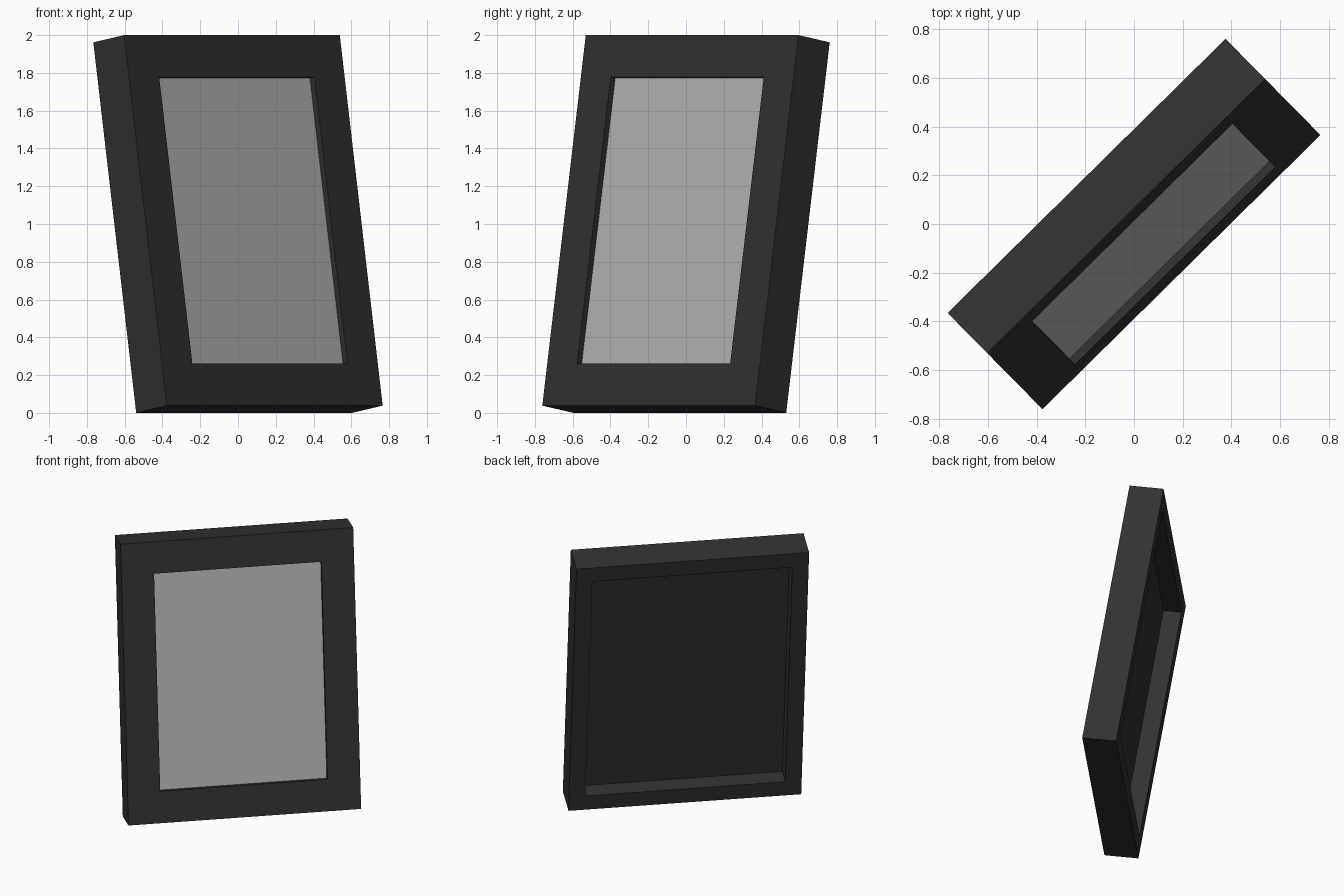
import bpy, bmesh
from math import radians
from mathutils import Matrix

if "Cube" in bpy.data.objects:
    bpy.data.objects.remove(bpy.data.objects["Cube"])

W, H, D = 1.604, 1.988, 0.235     # outer size of the frame
BORDER, RABBET = 0.225, 0.1125    # front border, back border
FRONT, LIP, BACK = 0.034, 0.095, 0.11  # depths behind the front face

# Leaning back and turned towards the right
POSE = (Matrix.Translation((0, 0, 1)) @ Matrix.Rotation(radians(44.6), 4, 'Z')
        @ Matrix.Rotation(radians(-9.36), 4, 'X'))


def material(name, value):
    m = bpy.data.materials.new(name)
    m.diffuse_color = (value, value, value, 1)
    m.use_nodes = True
    m.node_tree.nodes["Principled BSDF"].inputs["Base Color"].default_value = m.diffuse_color
    return m


black = material("black frame", 0.031)
grey = material("grey picture", 0.46)


def ring(bm, inset, depth):
    x, z, y = W / 2 - inset, H / 2 - inset, depth - D / 2
    return [bm.verts.new(p) for p in ((-x, y, -z), (x, y, -z), (x, y, z), (-x, y, z))]


def build(name, profile, mat, closed):
    """Loft rectangles given as (inset, depth); close into a loop or cap both ends."""
    bm = bmesh.new()
    rings = [ring(bm, *p) for p in profile]
    pairs = list(zip(rings, rings[1:]))
    if closed:
        pairs.append((rings[-1], rings[0]))
    else:
        bm.faces.new(rings[0])
        bm.faces.new(rings[-1])
    for a, b in pairs:
        for i in range(4):
            j = (i + 1) % 4
            bm.faces.new((a[i], a[j], b[j], b[i]))
    bmesh.ops.recalc_face_normals(bm, faces=bm.faces)
    bm.transform(POSE)
    me = bpy.data.meshes.new(name)
    bm.to_mesh(me)
    bm.free()
    me.materials.append(mat)
    ob = bpy.data.objects.new(name, me)
    bpy.context.collection.objects.link(ob)


# Frame with a stepped rabbet at the back
build("frame", [(0, 0), (BORDER, 0), (BORDER, LIP), (RABBET, LIP),
                (RABBET, D), (0, D)], black, True)
# Picture panel seen through the front opening
build("picture", [(BORDER, FRONT), (BORDER, LIP)], grey, False)
# Backing board filling the rabbet
build("backing_board", [(RABBET, LIP), (RABBET, BACK)], black, False)
